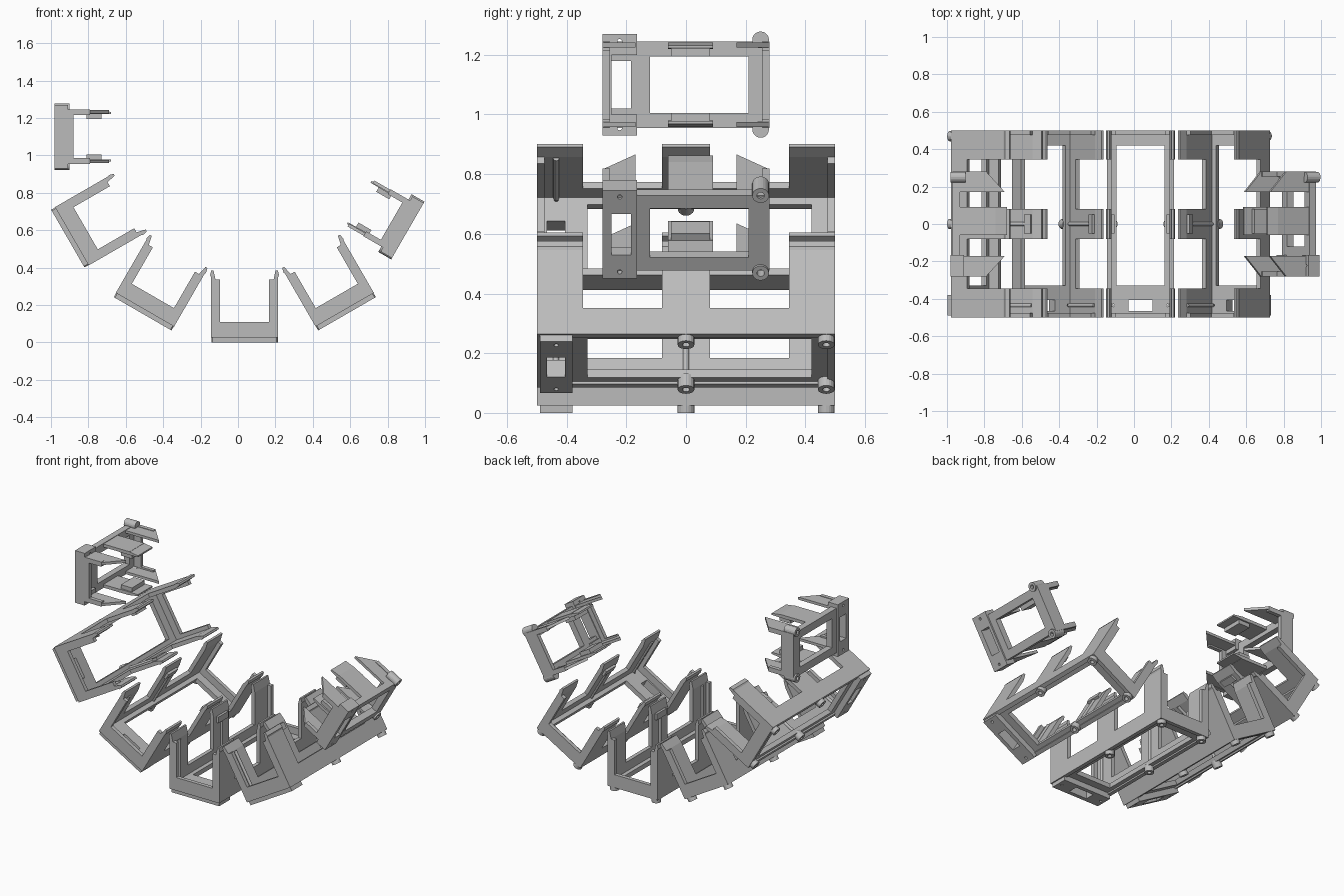
import bpy, bmesh, math
from mathutils import Matrix, Vector

cube = bpy.data.objects.get("Cube")
if cube:
    bpy.data.objects.remove(cube, do_unlink=True)

grey = bpy.data.materials.new("light_grey_plastic")
grey.use_nodes = True
COLOR = (0.5, 0.5, 0.5, 1)
grey.diffuse_color = COLOR
grey.node_tree.nodes["Principled BSDF"].inputs["Base Color"].default_value = COLOR


def box(bm, x, y, z):
    """Add a box from (min, max) ranges."""
    lo, hi = Vector((x[0], y[0], z[0])), Vector((x[1], y[1], z[1]))
    m = Matrix.Translation((lo + hi) / 2) @ Matrix.Diagonal((*(hi - lo), 1))
    bmesh.ops.create_cube(bm, size=1, matrix=m)


def tube(bm, x, y, z, r, sides=20):
    """Add an upright cylinder."""
    m = Matrix.Translation((x, y, sum(z) / 2))
    bmesh.ops.create_cone(bm, cap_ends=True, segments=sides, radius1=r,
                          radius2=r, depth=z[1] - z[0], matrix=m)


def prism(bm, points, step):
    """Extrude a flat polygon of 3D points along a step vector."""
    face = bm.faces.new([bm.verts.new(p) for p in points])
    out = bmesh.ops.extrude_face_region(bm, geom=[face])["geom"]
    bmesh.ops.translate(bm, vec=step, verts=[v for v in out if isinstance(v, bmesh.types.BMVert)])


def finish(bm, name):
    bmesh.ops.recalc_face_normals(bm, faces=bm.faces)
    mesh = bpy.data.meshes.new(name)
    bm.to_mesh(mesh)
    bm.free()
    mesh.materials.append(grey)
    return mesh


def cut(mesh, cutter_bm):
    """Subtract the cutter solids and return the resulting mesh."""
    tool = bpy.data.objects.new("cutter", finish(cutter_bm, "cutter"))
    body = bpy.data.objects.new("body", mesh)
    for ob in (tool, body):
        bpy.context.collection.objects.link(ob)
    tool.hide_render = True
    mod = body.modifiers.new("holes", "BOOLEAN")
    mod.operation, mod.solver, mod.object = "DIFFERENCE", "EXACT", tool
    bpy.context.view_layer.update()
    result = bpy.data.meshes.new_from_object(
        body.evaluated_get(bpy.context.evaluated_depsgraph_get()))
    for ob in (tool, body):
        bpy.data.objects.remove(ob, do_unlink=True)
    result.name = mesh.name
    return result


def base_parts(half, length, floor, window, slot, pad, pad_top, pad_half, feet, foot_r):
    """Base frame, mounting pad and feet common to both bracket sizes."""
    def cutters():
        bm = bmesh.new()
        box(bm, *window, (-1, 1))
        box(bm, *slot, (-1, 1))
        mid = sum(pad) / 2
        for s in (-1, 1):
            tube(bm, s * (pad_half - 0.025), mid, (-1, 1), 0.008, 12)
        return bm

    bm = bmesh.new()
    box(bm, (-half, half), (-length, length), floor)
    frame = cut(finish(bm, "base_frame"), cutters())
    bm = bmesh.new()
    box(bm, (-pad_half, pad_half), pad, (0, pad_top))
    plate = cut(finish(bm, "mounting_pad"), cutters())

    bm, bores = bmesh.new(), bmesh.new()
    for y in feet:
        for s in (-1, 1):
            tube(bm, s * 0.15, y, (0, pad_top + 0.01), foot_r)
            tube(bores, s * 0.15, y, (-0.1, pad_top - 0.01), foot_r * 0.45, 12)
    return [frame, plate, cut(finish(bm, "screw_feet"), bores)]


def end_walls(half, length, thick, floor, bottom, arm, top):
    """U shaped walls closing both ends."""
    bm = bmesh.new()
    for y in (-length, length - thick):
        pts = [(-half, floor), (half, floor), (half, top), (half - arm, top),
               (half - arm, bottom), (arm - half, bottom), (arm - half, top), (-half, top)]
        prism(bm, [(x, y, z) for x, z in pts], (0, thick, 0))
    return finish(bm, "end_walls")


def large_bracket():
    parts = base_parts(0.178, 0.5, (0.035, 0.065), ((-0.128, 0.128), (-0.33, 0.42)),
                       ((-0.065, 0.065), (-0.465, -0.405)), (-0.49, -0.38), 0.036, 0.172,
                       (0, 0.47), 0.028)
    parts.append(end_walls(0.18, 0.5, 0.025, 0.025, 0.11, 0.05, 0.335))
    # Side walls: a low rail, three posts with thin lips, ribs and a clip
    walls, ribs = bmesh.new(), bmesh.new()
    lip = [(0.18, 0.025), (0.18, 0.35), (0.184, 0.36), (0.178, 0.385),
           (0.166, 0.385), (0.155, 0.335), (0.155, 0.025)]
    for s in (-1, 1):
        box(walls, sorted((s * 0.155, s * 0.18)), (-0.5, 0.5), (0.025, 0.125))
        for y0, y1 in ((-0.5, -0.345), (-0.08, 0.08), (0.345, 0.5)):
            prism(walls, [(s * x, y0, z) for x, z in lip], (0, y1 - y0, 0))
        for y in (-0.435, 0):
            tube(ribs, s * 0.154, y, (0.06, 0.33), 0.01, 12)
        box(ribs, sorted((s * 0.14, s * 0.16)), (-0.05, 0.05), (0.29, 0.33))
    return parts + [finish(walls, "side_walls"), finish(ribs, "inner_ribs")]


def small_bracket():
    parts = base_parts(0.145, 0.28, (0.01, 0.05), ((-0.095, 0.095), (-0.12, 0.21)),
                       ((-0.08, 0.08), (-0.25, -0.185)), (-0.28, -0.165), 0.07, 0.17,
                       (0.25,), 0.028)
    # Keep the interior open above the base
    opening = bmesh.new()
    box(opening, (-0.1, 0.1), (-0.25, 0.25), (0.05, 0.2))
    parts[1] = cut(parts[1], opening)
    parts.append(end_walls(0.145, 0.28, 0.025, 0.01, 0.1, 0.03, 0.19))
    # Side walls: a low rail, slanted outer prongs and a centre tab
    walls, clips = bmesh.new(), bmesh.new()
    for s in (-1, 1):
        box(walls, sorted((s * 0.125, s * 0.145)), (-0.28, 0.28), (0.01, 0.05))
        for e in (-1, 1):
            pts = [(0.28, 0.01), (0.28, 0.19), (0.17, 0.29), (0.17, 0.01)]
            prism(walls, [(s * 0.125, e * y, z) for y, z in pts], (s * 0.017, 0, 0))
        box(walls, sorted((s * 0.122, s * 0.142)), (-0.06, 0.09), (0.01, 0.24))
        tab = [(0.12, 0.17), (0.14, 0.17), (0.142, 0.23), (0.132, 0.3), (0.122, 0.3)]
        prism(walls, [(s * x, -0.06, z) for x, z in tab], (0, 0.15, 0))
        box(clips, sorted((s * 0.095, s * 0.125)), (-0.05, 0.08), (0.17, 0.25))
    return parts + [finish(walls, "pronged_walls"), finish(clips, "inner_clips")]


def place(prefix, parts, x, z, angle):
    for mesh in parts:
        ob = bpy.data.objects.new(prefix + "_" + mesh.name.split(".")[0], mesh)
        ob.matrix_world = Matrix.Translation((x, 0, z)) @ Matrix.Rotation(math.radians(angle), 4, "Y")
        bpy.context.collection.objects.link(ob)


# Arrange the brackets in an arc, each opening inward
large, small = large_bracket(), small_bracket()
place("upper_large_bracket", large, -0.91, 0.555, 60)
place("lower_right_bracket", large, -0.51, 0.153, 30)
place("bottom_bracket", large, 0.035, 0, 0)
place("lower_left_bracket", large, 0.583, 0.153, -30)
place("left_small_bracket", small, 0.908, 0.598, -60)
place("top_small_bracket", small, -0.98, 1.10, 90)
